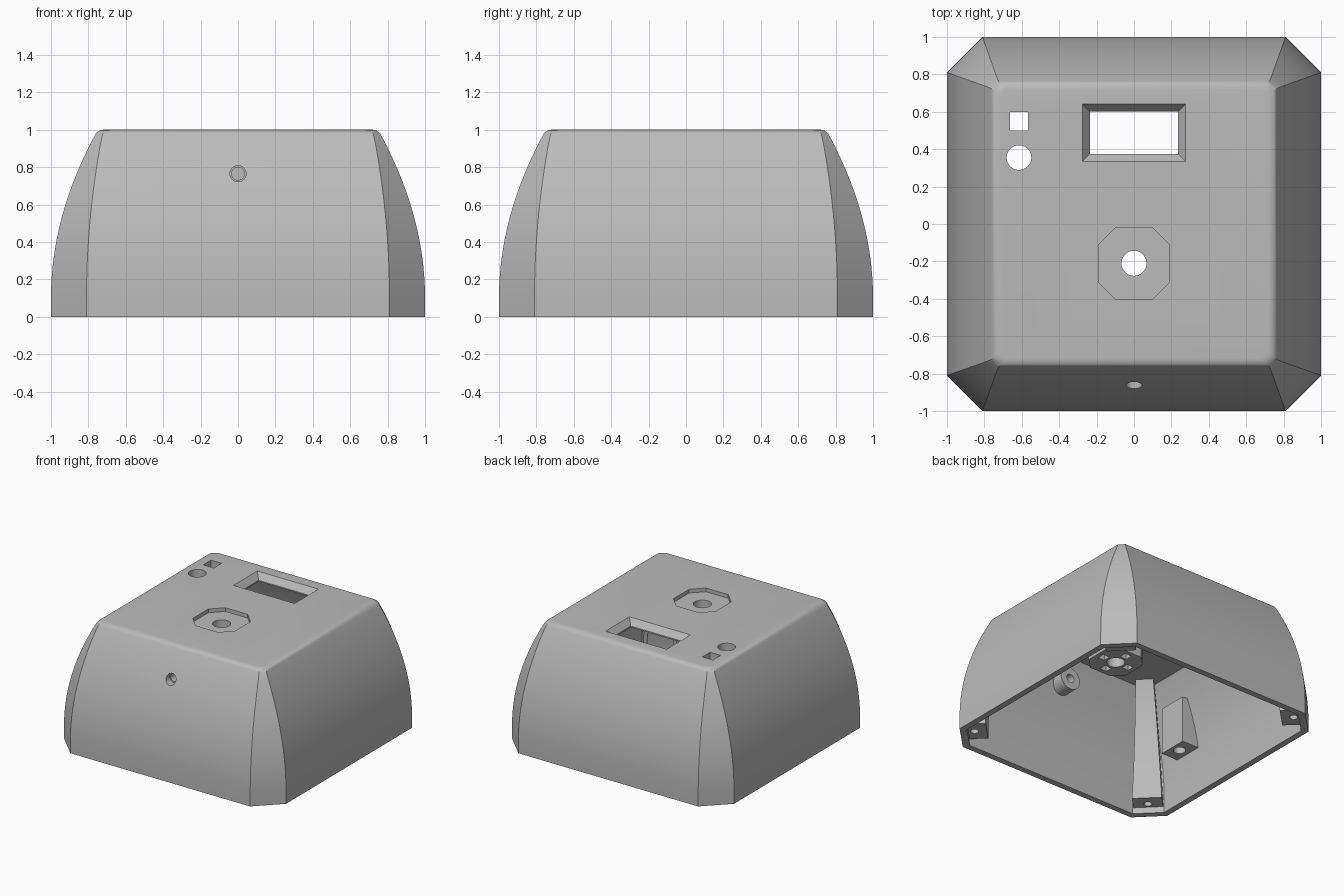
import bpy
import bmesh
from math import cos, sin, pi, radians

old = bpy.data.objects.get("Cube")
if old:
    bpy.data.objects.remove(old, do_unlink=True)

grey = bpy.data.materials.new("light grey plastic")
grey.use_nodes = True
COLOUR = (0.5, 0.5, 0.5, 1)
grey.diffuse_color = COLOUR
grey.node_tree.nodes["Principled BSDF"].inputs["Base Color"].default_value = COLOUR


def loft(name, rings):
    """Closed solid through a list of equal-length rings of points."""
    bm = bmesh.new()
    loops = [[bm.verts.new(p) for p in ring] for ring in rings]
    for a, b in zip(loops, loops[1:]):
        for i in range(len(a)):
            j = (i + 1) % len(a)
            bm.faces.new((a[i], a[j], b[j], b[i]))
    bm.faces.new(loops[0][::-1])
    bm.faces.new(loops[-1])
    bmesh.ops.recalc_face_normals(bm, faces=bm.faces)
    mesh = bpy.data.meshes.new(name)
    bm.to_mesh(mesh)
    bm.free()
    obj = bpy.data.objects.new(name, mesh)
    bpy.context.collection.objects.link(obj)
    mesh.materials.append(grey)
    return obj


def octagon(w, c, z, x=0, y=0):
    pts = [(w, -c), (w, c), (c, w), (-c, w), (-w, c), (-w, -c), (-c, -w), (c, -w)]
    return [(x + px, y + py, z) for px, py in pts]


def rect(x, y, z, hx, hy):
    return [(x + sx * hx, y + sy * hy, z) for sx, sy in ((-1, -1), (1, -1), (1, 1), (-1, 1))]


def box(name, x, y, hx, hy, z0, z1):
    return loft(name, [rect(x, y, z0, hx, hy), rect(x, y, z1, hx, hy)])


def circle(r, n=40):
    return [(r * cos(2 * pi * i / n), r * sin(2 * pi * i / n)) for i in range(n)]


def rod(name, x, y, r, z0, z1):
    return loft(name, [[(x + a, y + b, z) for a, b in circle(r)] for z in (z0, z1)])


def rod_y(name, x, z, r, y0, y1):
    return loft(name, [[(x + a, y, z + b) for a, b in circle(r)] for y in (y0, y1)])


def combine(target, tool, operation):
    mod = target.modifiers.new("combine", 'BOOLEAN')
    mod.operation = operation
    mod.solver = 'EXACT'
    mod.object = tool
    bpy.context.view_layer.update()
    graph = bpy.context.evaluated_depsgraph_get()
    mesh = bpy.data.meshes.new_from_object(target.evaluated_get(graph))
    target.modifiers.clear()
    target.data = mesh
    bpy.data.objects.remove(tool, do_unlink=True)


# Bulging side profile: half width and corner start at a height
def half_width(z):
    return 1 - 0.31 * max(0, z - 0.1) ** 2


def corner(z):
    return 0.81 - 0.11 * max(0, z - 0.1) ** 2


heights = [0, 0.1] + [0.1 + 0.872 * i / 14 for i in range(1, 14)]

# Outer body with a rounded top edge
rings = [octagon(half_width(z), corner(z), z) for z in heights]
for deg in (26, 39, 52, 65, 78, 90):
    w = 0.72 + 0.05 * cos(radians(deg))
    rings.append(octagon(w, w - 0.04, 0.95 + 0.05 * sin(radians(deg))))
shell = loft("enclosure_shell", rings)

# Hollow inside, open at the bottom
WALL = 0.05
inner = [z for z in heights if 0 < z < 0.92] + [0.94]
cavity = loft("cavity", [octagon(half_width(z) - WALL, corner(z) - 0.025, z)
                         for z in [-0.05] + inner])

# Corner screw posts follow the leaning walls
for sx in (-1, 1):
    for sy in (-1, 1):
        post = []
        for z in [0.05] + inner[1:-1] + [0.99]:
            far = (half_width(z) + corner(z)) / 2
            near = far - 0.135
            h = 0.08 - 0.035 * z
            post.append([(sx * px, sy * py, z) for px, py in (
                (near + h, near - h), (far + h, far - h),
                (far - h, far + h), (near - h, near + h))])
        combine(cavity, loft("corner_post", post), 'DIFFERENCE')

# Octagonal button mount, side bracket and socket collar
combine(cavity, loft("button_mount", [octagon(0.18, 0.095, z, 0, -0.21) for z in (0.67, 0.99)]),
        'DIFFERENCE')
combine(cavity, box("side_bracket", -0.88, -0.49, 0.1, 0.12, 0.36, 0.74), 'DIFFERENCE')
combine(cavity, rod_y("socket_collar", 0, 0.765, 0.09, -1, -0.73), 'DIFFERENCE')
combine(shell, cavity, 'DIFFERENCE')

# Screw holes in the posts
for sx in (-1, 1):
    for sy in (-1, 1):
        combine(shell, rod("screw_hole", sx * 0.835, sy * 0.835, 0.03, -0.1, 0.35), 'DIFFERENCE')

# Button recess, hole and pockets underneath
combine(shell, loft("button_recess", [octagon(0.19, 0.1, z, 0, -0.21) for z in (0.97, 1.1)]),
        'DIFFERENCE')
combine(shell, rod("button_hole", 0, -0.21, 0.067, 0.5, 1.1), 'DIFFERENCE')
for dx, dy in ((1, 0), (-1, 0), (0, 1), (0, -1)):
    combine(shell, box("pocket", dx * 0.115, dy * 0.115 - 0.21, 0.03, 0.03, 0.6, 0.75), 'DIFFERENCE')

# Display window with a sloped frame
combine(shell, box("window", 0, 0.488, 0.235, 0.113, 0.8, 1.1), 'DIFFERENCE')
combine(shell, loft("window_bevel", [rect(0, 0.488, 0.95, 0.235, 0.113),
                                     rect(0, 0.488, 1.01, 0.283, 0.161)]), 'DIFFERENCE')

# Small openings on the top, the bracket and the front
combine(shell, box("square_hole", -0.615, 0.55, 0.047, 0.05, 0.8, 1.1), 'DIFFERENCE')
combine(shell, rod("round_hole", -0.615, 0.355, 0.066, 0.8, 1.1), 'DIFFERENCE')
combine(shell, rod("bracket_hole", -0.85, -0.49, 0.045, 0.2, 0.55), 'DIFFERENCE')
combine(shell, rod_y("socket_hole", 0, 0.765, 0.034, -1.1, -0.6), 'DIFFERENCE')
combine(shell, rod_y("socket_rim", 0, 0.765, 0.043, -1.1, -0.82), 'DIFFERENCE')

# Smooth curved walls, keep the corners crisp
bpy.ops.object.select_all(action='DESELECT')
shell.select_set(True)
bpy.context.view_layer.objects.active = shell
bpy.ops.object.shade_smooth_by_angle(angle=radians(28))
